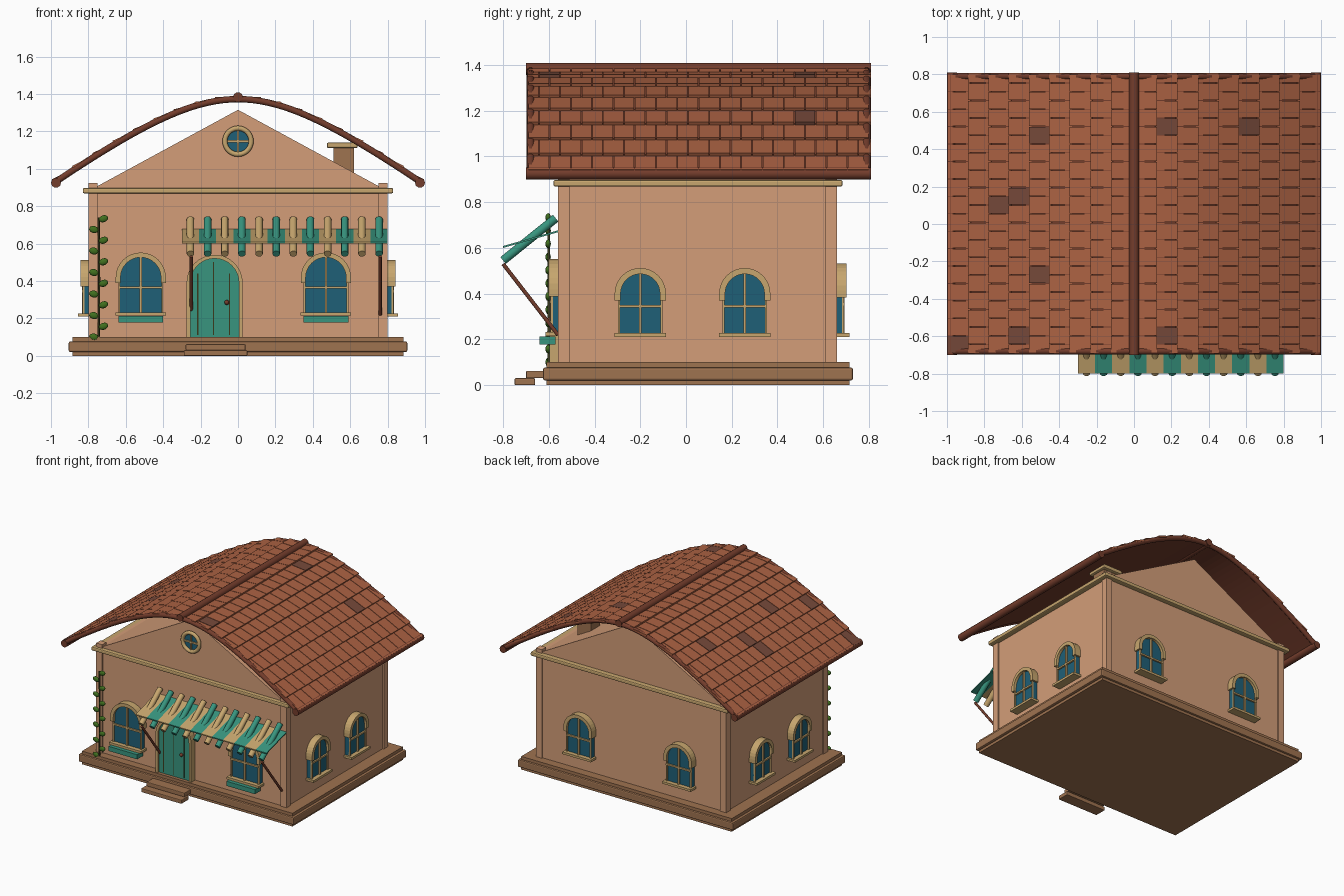
import bpy, bmesh, math
from mathutils import Matrix, Vector

if "Cube" in bpy.data.objects:
    bpy.data.objects.remove(bpy.data.objects["Cube"])


def material(name, code):
    rgb = [int(code[i:i + 2], 16) / 255 for i in (0, 2, 4)]
    lin = [c / 12.92 if c < 0.04 else ((c + 0.055) / 1.055) ** 2.4 for c in rgb]
    m = bpy.data.materials.new(name)
    m.use_nodes = True
    m.diffuse_color = (*lin, 1)
    m.node_tree.nodes["Principled BSDF"].inputs["Base Color"].default_value = (*lin, 1)
    return m


PLASTER = material("peach plaster", "D39D78")
TILE = material("terracotta tile", "AC6243")
OLD_TILE = material("weathered tile", "76493A")
RIM = material("dark red wood", "743D2C")
TRIM = material("tan trim", "C7A66E")
STONE = material("brown stone", "9F7350")
TEAL = material("teal paint", "38957F")
GLASS = material("blue glass", "1F6077")
LEAF = material("leaf green", "41701F")
STEM = material("dark stem", "3A3A1C")


def add_mesh(name, bm, *mats, smooth=False):
    bmesh.ops.recalc_face_normals(bm, faces=bm.faces)
    me = bpy.data.meshes.new(name)
    bm.to_mesh(me)
    bm.free()
    for m in mats:
        me.materials.append(m)
    if smooth:
        me.shade_smooth()
        me.set_sharp_from_angle(angle=math.radians(40))
    ob = bpy.data.objects.new(name, me)
    bpy.context.collection.objects.link(ob)
    return ob


def prism(name, pts, d0, d1, mat, place=Matrix()):
    """Outline in (across, up), extruded outward (-y) from d0 to d1."""
    bm = bmesh.new()
    back = [bm.verts.new(place @ Vector((u, -d0, v))) for u, v in pts]
    front = [bm.verts.new(place @ Vector((u, -d1, v))) for u, v in pts]
    bm.faces.new(back)
    bm.faces.new(front)
    for i in range(len(pts)):
        j = (i + 1) % len(pts)
        bm.faces.new((back[i], back[j], front[j], front[i]))
    return add_mesh(name, bm, mat)


def rect(u0, u1, v0, v1):
    return [(u0, v0), (u1, v0), (u1, v1), (u0, v1)]


def box(name, x, y, z, mat, bevel=0):
    ob = prism(name, rect(*x, *z), -y[0], -y[1], mat)
    if bevel:
        mod = ob.modifiers.new("soft edge", "BEVEL")
        mod.width, mod.segments = bevel, 2
    return ob


def tube(name, pts, r, mat, cyclic=False):
    cu = bpy.data.curves.new(name, "CURVE")
    cu.dimensions, cu.bevel_depth, cu.bevel_resolution = "3D", r, 3
    cu.use_fill_caps = True
    sp = cu.splines.new("POLY")
    sp.points.add(len(pts) - 1)
    for p, co in zip(sp.points, pts):
        p.co = (*co, 1)
    sp.use_cyclic_u = cyclic
    tmp = bpy.data.objects.new(name, cu)
    bm = bmesh.new()
    me = bpy.data.meshes.new_from_object(tmp)
    bm.from_mesh(me)
    bpy.data.objects.remove(tmp)
    bpy.data.meshes.remove(me)
    return add_mesh(name, bm, mat, smooth=True)


def arch(r, base, spring, n=16):
    arc = [(r * math.cos(math.pi * i / n), spring + r * math.sin(math.pi * i / n)) for i in range(n + 1)]
    return [(r, base)] + arc + [(-r, base)]


def arch_ring(outer, inner, base, spring):
    return arch(outer, base, spring) + arch(inner, base, spring)[::-1]


# Plinth, steps, walls and cornice
box("plinth", (-.885, .885), (-.61, .715), (0, .1), STONE)
box("plinth_band", (-.905, .905), (-.625, .73), (.02, .077), STONE, .008)
box("lower_step", (-.29, .05), (-.75, -.66), (0, .03), STONE, .005)
box("upper_step", (-.28, .04), (-.70, -.61), (.03, .062), STONE, .005)
box("walls", (-.79, .79), (-.55, .65), (.1, .9), PLASTER)
for sx in (-1, 1):
    for y in (-.56, .61):
        box("corner_post", sorted((sx * .8, sx * .75)), (y, y + .05), (.1, .925), PLASTER)
box("cornice", (-.83, .83), (-.58, .685), (.868, .897), TRIM, .008)
prism("gable", [(-.77, .897), (.77, .897), (0, 1.315)], -.65, .55, PLASTER)
box("chimney", (.51, .62), (.305, .415), (.95, 1.115), STONE)
box("chimney_cap", (.475, .64), (.28, .44), (1.11, 1.14), TRIM, .008)


# Arched windows
def window(place, r, base, top, planter):
    spring = top - r - .012
    mid = base + (top - base) * .42
    prism("window_glass", arch(r, base, spring), -.01, .032, GLASS, place)
    prism("window_border", arch_ring(r, r - .01, base, spring), .028, .042, TRIM, place)
    prism("window_hood", arch_ring(r + .014, r - .012, spring - .03, spring), 0, .052, TRIM, place)
    prism("window_upright", rect(-.006, .006, base, top - .02), .03, .044, TRIM, place)
    prism("window_crossbar", rect(-r, r, mid - .006, mid + .006), .03, .044, TRIM, place)
    prism("window_sill", rect(-r - .015, r + .015, base - .015, base + .002), 0, .065, TRIM, place)
    if planter:
        prism("window_planter", rect(-r, r, base - .052, base - .017), .02, .09, TEAL, place)


def on_wall(x, y, degrees):
    return Matrix.Translation((x, y, 0)) @ Matrix.Rotation(math.radians(degrees), 4, "Z")


for x in (-.52, .47):
    window(on_wall(x, -.55, 0), .12, .23, .55, True)
for x in (-.42, .42):
    window(on_wall(x, .65, 180), .105, .225, .53, False)
for y in (-.2, .257):
    window(on_wall(.79, y, 90), .098, .225, .51, False)
    window(on_wall(-.79, y, -90), .098, .225, .51, False)

# Round gable window
ring = [(.07 * math.cos(i * math.pi / 16), .07 * math.sin(i * math.pi / 16)) for i in range(32)]
prism("round_glass", [(u, v + 1.147) for u, v in ring], .54, .56, GLASS)
tube("round_frame", [(u, -.565, v + 1.147) for u, v in ring], .014, TRIM, True)
box("round_upright", (-.006, .006), (-.57, -.55), (1.08, 1.214), TRIM)
box("round_crossbar", (-.067, .067), (-.57, -.55), (1.141, 1.153), TRIM)

# Door
door = on_wall(-.125, -.55, 0)
prism("door", arch(.132, .1, .39), -.01, .035, TEAL, door)
prism("door_frame", arch_ring(.15, .13, .1, .39), 0, .048, TRIM, door)
for u, h in ((-.09, .44), (-.005, .5), (.08, .44)):
    prism("door_groove", rect(u - .003, u + .003, .11, h), .034, .037, STEM, door)
bm = bmesh.new()
bmesh.ops.create_uvsphere(bm, u_segments=12, v_segments=8, radius=.013,
                          matrix=Matrix.Translation((-.06, -.595, .285)))
add_mesh("door_knob", bm, RIM, smooth=True)

# Striped awning with crossing poles and two braces
stripe = 1.1 / 12
for i in range(12):
    x = -.3 + i * stripe
    paint = TEAL if i % 2 else TRIM
    bm = bmesh.new()
    corners = [(-.555, .678), (-.555, .67), (-.8, .6), (-.8, .608)]
    ends = [[bm.verts.new((x + k * stripe, y, z)) for y, z in corners] for k in (0, 1)]
    for e in ends:
        bm.faces.new(e)
    for j in range(4):
        k = (j + 1) % 4
        bm.faces.new((ends[0][j], ends[0][k], ends[1][k], ends[1][j]))
    add_mesh("awning_stripe", bm, paint)
    c = x + stripe / 2
    tube("awning_pole", [(c, -.57, .73), (c, -.8, .545)], .02, paint)
for x in (-.25, .76):
    tube("awning_brace", [(x, -.8, .53), (x, -.56, .22)], .009, RIM)


# Curved roof: base sheet, overlapping tiles, rims
def roof_z(x):
    return 1.372 - (math.hypot(.4, .76 * x) - .4)


def above(x, lift):
    """Point of the roof curve pushed out along its normal."""
    slope = -.5776 * x / math.hypot(.4, .76 * x)
    s = math.hypot(1, slope)
    return x - slope / s * lift, roof_z(x) + lift / s


FRONT, BACK, REACH = -.69, .8, .975
xs = [REACH * (i / 24 - 1) for i in range(49)]
sheet = [above(x, .004) for x in xs] + [above(x, -.01) for x in reversed(xs)]
prism("roof_sheet", sheet, -BACK, -FRONT, RIM)
for name, y in (("front_rim", FRONT + .01), ("back_rim", BACK - .01)):
    tube(name, [(x, y, roof_z(x)) for x in xs], .018, RIM)
for name, x, z, r in (("ridge_roll", 0, 1.382, .027), ("left_eave_roll", .973, .925, .027),
                      ("right_eave_roll", -.973, .925, .027)):
    tube(name, [(x, FRONT - .01, z), (x, BACK + .01, z)], r, RIM)

ROWS, COLUMNS = 9, 16
width = (BACK - FRONT) / COLUMNS
old = [(-.49, .47), (-.71, .1), (-.6, .12), (-.49, -.27), (-.6, -.62), (-.92, -.64),
       (.16, .5), (.59, .49), (.16, -.62)]
bm = bmesh.new()
for side in (-1, 1):
    for row in range(ROWS):
        x0, x1 = (side * (.005 + .108 * (row + k)) for k in (0, 1.06))
        section = [above(x0, .008), above(x1, .022), above(x1, .008), above(x0, .0)]
        shift = width / 2 * (row % 2)
        for col in range(COLUMNS + row % 2):
            y0 = max(FRONT + col * width - shift, FRONT - .005) + .002
            y1 = min(FRONT + (col + 1) * width - shift, BACK + .01 * (row % 2)) - .002
            ends = [[bm.verts.new((px, y, pz)) for px, pz in section] for y in (y0, y1)]
            faces = [bm.faces.new(e) for e in ends]
            for j in range(4):
                k = (j + 1) % 4
                faces.append(bm.faces.new((ends[0][j], ends[0][k], ends[1][k], ends[1][j])))
            mid = (x0 + x1) / 2
            worn = any(abs(mid - ox) < .054 and abs((y0 + y1) / 2 - oy) < width / 2 for ox, oy in old)
            for f in faces:
                f.material_index = int(worn)
add_mesh("roof_tiles", bm, TILE, OLD_TILE)

# Climbing vine by the front corner
tube("vine_stem", [(-.745, -.6, .09), (-.742, -.6, .4), (-.745, -.6, .74)], .006, STEM)
bm = bmesh.new()
for i in range(12):
    side = 1 if i % 2 else -1
    place = (Matrix.Translation((-.745 + side * .026, -.603, .1 + i * .0575))
             @ Matrix.Rotation(side * -.3, 4, "Y") @ Matrix.Diagonal((.026, .012, .019, 1)))
    bmesh.ops.create_icosphere(bm, subdivisions=2, radius=1, matrix=place)
add_mesh("vine_leaves", bm, LEAF, smooth=True)
